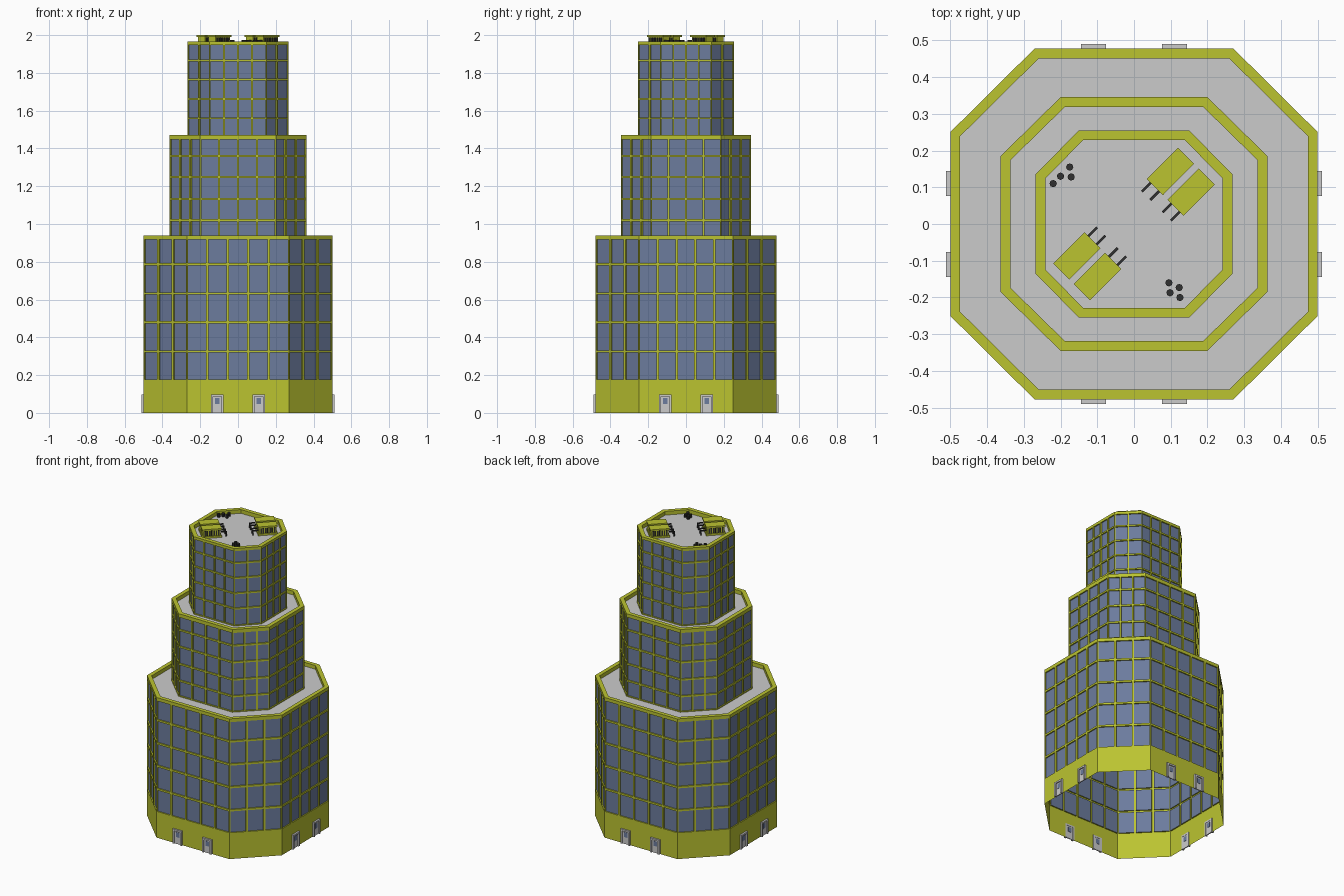
import bpy, bmesh, math
from mathutils import Matrix, Vector

if "Cube" in bpy.data.objects:
    bpy.data.objects.remove(bpy.data.objects["Cube"])


def material(name, rgb):
    m = bpy.data.materials.new(name)
    m.diffuse_color = (*rgb, 1)
    m.use_nodes = True
    m.node_tree.nodes["Principled BSDF"].inputs["Base Color"].default_value = m.diffuse_color
    return m


YELLOW = material("yellow_frame", (0.50, 0.55, 0.03))
GLASS = material("blue_glass", (0.15, 0.20, 0.34))
DARK = material("dark_metal", (0.03, 0.03, 0.03))
DECK_Z = 1.94


def finish(bm, name, *mats):
    me = bpy.data.meshes.new(name)
    bm.to_mesh(me)
    bm.free()
    for m in mats:
        me.materials.append(m)
    ob = bpy.data.objects.new(name, me)
    bpy.context.collection.objects.link(ob)
    return ob


def octagon(a, b, fa, fb, d=0):
    """Counter-clockwise chamfered rectangle, inset by d."""
    k = 0.414 * d
    q = [(a - d, fb - k), (fa - k, b - d)]
    return ([(x, y) for x, y in q] + [(-x, y) for x, y in q[::-1]]
            + [(-x, -y) for x, y in q] + [(x, -y) for x, y in q[::-1]])


def add_box(bm, size, centre, rot=Matrix()):
    bmesh.ops.create_cube(bm, size=1, matrix=rot @ Matrix.Translation(centre)
                          @ Matrix.Diagonal((*size, 1)))


def tier(name, shape, levels, win_rows, cols, frame, deck_z):
    """Octagonal curtain wall with recessed panes, parapet and roof deck."""
    outer = octagon(*shape)
    inner = octagon(*shape, 0.027)
    bm = bmesh.new()
    # ring runs 0: side-diagonal, then flat, alternating
    ring = []
    for i in range(8):
        p, q = Vector(outer[i]), Vector(outer[(i + 1) % 8])
        n = cols[i % 2]
        ring += [p.lerp(q, j / n) for j in range(n)]
    rows = [[bm.verts.new((p.x, p.y, z)) for p in ring] for z in levels]
    panes = []
    for r in range(len(levels) - 1):
        for i in range(len(ring)):
            j = (i + 1) % len(ring)
            f = bm.faces.new((rows[r][i], rows[r][j], rows[r + 1][j], rows[r + 1][i]))
            if r in win_rows:
                panes.append(f)
    bm.normal_update()
    bmesh.ops.inset_individual(bm, faces=panes, thickness=frame, depth=0)
    bmesh.ops.inset_individual(bm, faces=panes, thickness=0.0, depth=-0.008)
    for f in panes:
        f.material_index = 1
    # parapet cap and inner face
    top = levels[-1]
    loops = [[bm.verts.new((x, y, z)) for x, y in pts]
             for pts, z in ((outer, top), (inner, top), (inner, deck_z))]
    for lo, hi in zip(loops, loops[1:]):
        for i in range(8):
            j = (i + 1) % 8
            bm.faces.new((lo[i], lo[j], hi[j], hi[i]))
    bmesh.ops.remove_doubles(bm, verts=bm.verts, dist=1e-5)
    finish(bm, name + "_walls", YELLOW, GLASS)
    # roof deck
    bm = bmesh.new()
    bm.faces.new([bm.verts.new((x, y, deck_z)) for x, y in inner])
    finish(bm, name + "_roof_deck")


tier("lower_tier", (0.5, 0.478, 0.27, 0.25),
     [0, 0.17, 0.325, 0.48, 0.632, 0.787, 0.924, 0.94], range(1, 6), (3, 5), 0.009, 0.915)
tier("middle_tier", (0.363, 0.345, 0.2, 0.185),
     [0.915, 1.02, 1.132, 1.248, 1.36, 1.452, 1.47], range(0, 5), (3, 4), 0.008, 1.445)
tier("upper_tier", (0.268, 0.255, 0.15, 0.135),
     [1.445, 1.56, 1.662, 1.765, 1.865, 1.952, 1.965], range(0, 5), (2, 4), 0.007, DECK_Z)

# doors: two per main side, frame with leaf and small pane
frames, panes = bmesh.new(), bmesh.new()
for k in range(4):
    dist = 0.478 if k % 2 == 0 else 0.5
    turn = Matrix.Rotation(k * math.pi / 2, 4, 'Z')
    for x in (-0.11, 0.11):
        for s in (-1, 1):
            add_box(frames, (0.011, 0.016, 0.097), (x + s * 0.0285, -dist - 0.004, 0.0485), turn)
        add_box(frames, (0.046, 0.016, 0.011), (x, -dist - 0.004, 0.0915), turn)
        add_box(frames, (0.046, 0.006, 0.086), (x, -dist - 0.001, 0.043), turn)
        add_box(panes, (0.026, 0.009, 0.032), (x, -dist - 0.001, 0.062), turn)
finish(frames, "doors")
finish(panes, "door_panes", GLASS)

# rooftop air units: two diagonal pairs with louvres and pipes
units, dark = bmesh.new(), bmesh.new()
for a in (45, 225):
    turn = Matrix.Rotation(math.radians(a), 4, 'Z')
    for v in (0.031, -0.0485):
        u, z = 0.171, DECK_Z
        add_box(units, (0.108, 0.05, 0.05), (u, v, z + 0.025), turn)
        add_box(units, (0.12, 0.062, 0.01), (u, v, z + 0.055), turn)
        add_box(units, (0.12, 0.062, 0.012), (u, v, z + 0.006), turn)
        for i in range(7):
            add_box(dark, (0.008, 0.058, 0.034), (u - 0.042 + i * 0.014, v, z + 0.031), turn)
        for s in (-0.016, 0.016):
            add_box(dark, (0.036, 0.007, 0.007), (u - 0.075, v + s, z + 0.03), turn)
            add_box(dark, (0.007, 0.007, 0.03), (u - 0.09, v + s, z + 0.015), turn)
finish(units, "air_units", YELLOW)

# small octagonal vents
for x, y in ((-0.175, 0.155), (-0.2, 0.13), (-0.171, 0.128), (-0.22, 0.11),
             (0.095, -0.16), (0.123, -0.173), (0.098, -0.187), (0.125, -0.2)):
    bmesh.ops.create_cone(dark, cap_ends=True, segments=8, radius1=0.01, radius2=0.01,
                          depth=0.022, matrix=Matrix.Translation((x, y, DECK_Z + 0.011)))
finish(dark, "vents_and_louvres", DARK)
